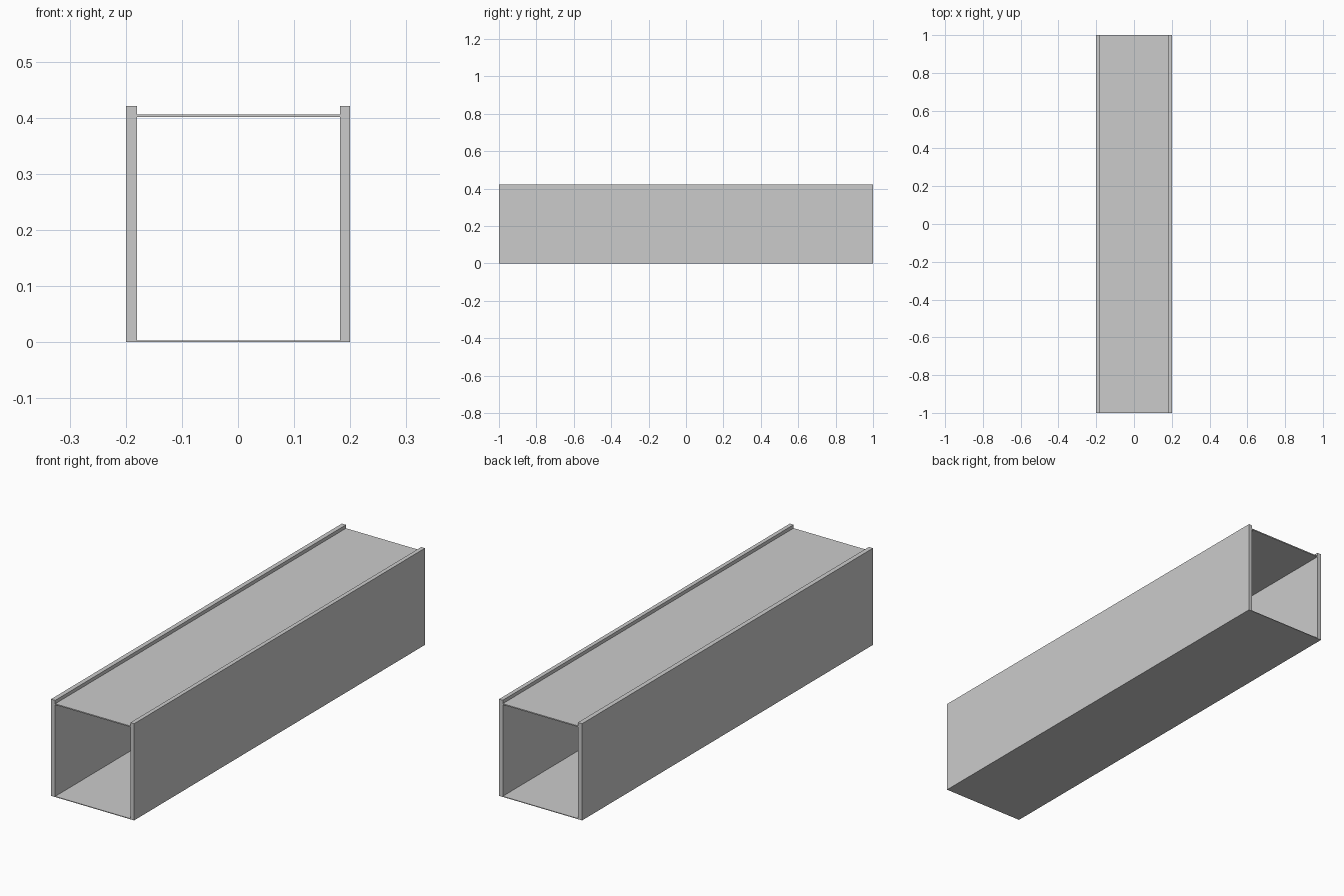
import bpy

if "Cube" in bpy.data.objects:
    bpy.data.objects.remove(bpy.data.objects["Cube"])


def box(name, x, z, y=(-1.0, 1.0)):
    """Axis-aligned box from min/max ranges."""
    bpy.ops.mesh.primitive_cube_add(size=1)
    ob = bpy.context.object
    ob.name = name
    ranges = (x, y, z)
    for v in ob.data.vertices:
        v.co = [lo if c < 0 else hi for c, (lo, hi) in zip(v.co, ranges)]
    return ob


# Side walls, rising slightly above the top panel
box("left_wall", (-0.2, -0.18), (0, 0.421))
box("right_wall", (0.182, 0.2), (0, 0.421))

# Thin floor and top panels spanning between the walls
box("floor_panel", (-0.18, 0.182), (0, 0.003))
box("top_panel", (-0.18, 0.182), (0.401, 0.406))
